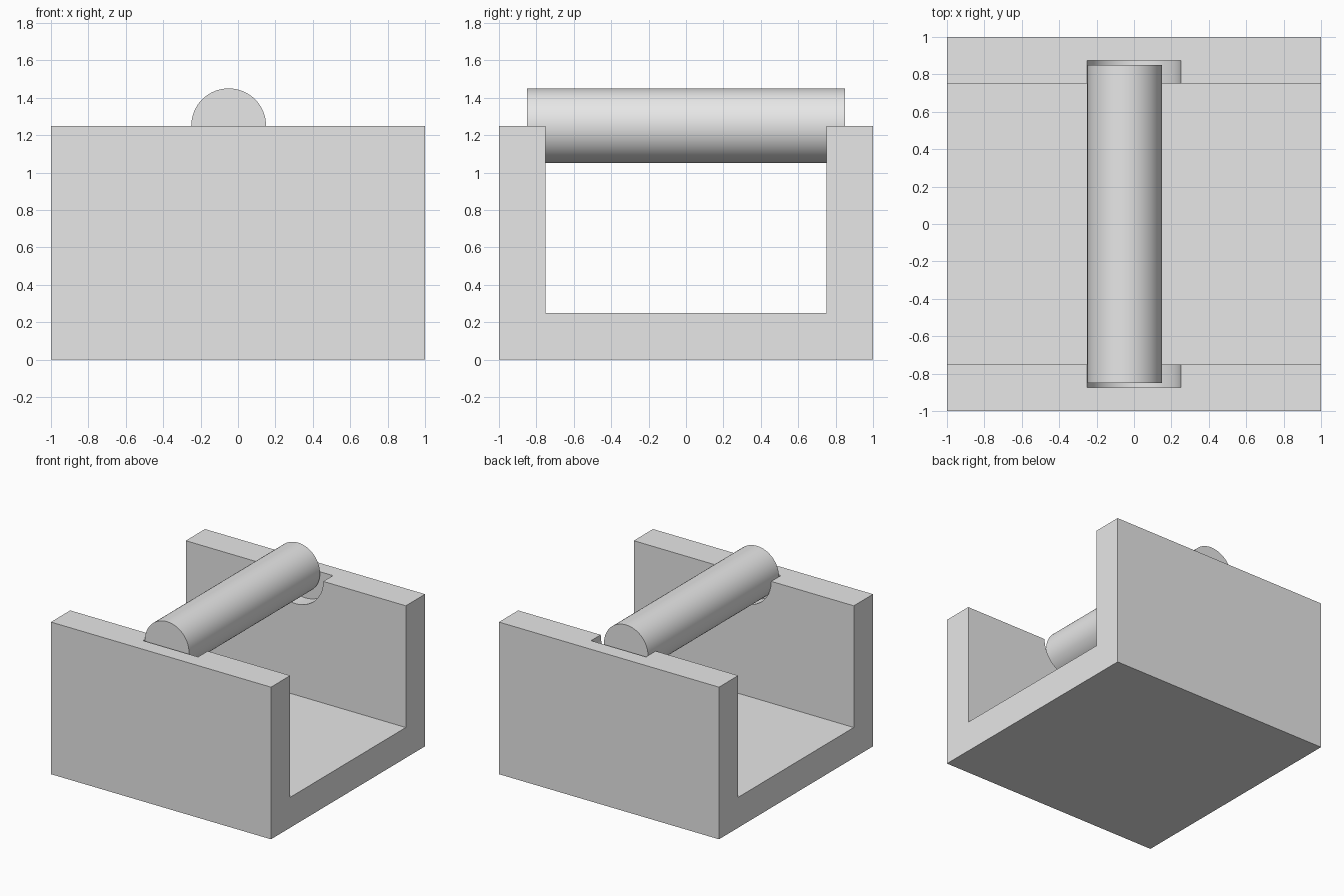
import bpy, bmesh, math

cube = bpy.data.objects.get("Cube")
if cube:
    bpy.data.objects.remove(cube, do_unlink=True)

# One plain grey for everything
grey = bpy.data.materials.new("plain grey")
grey.use_nodes = True
GREY = (0.8, 0.8, 0.8, 1.0)
grey.diffuse_color = GREY
grey.node_tree.nodes["Principled BSDF"].inputs["Base Color"].default_value = GREY

HALF = 1.0        # half the width and depth
HEIGHT = 1.25     # top of the walls
WALL = 0.25       # wall and floor thickness


def activate(obj):
    bpy.ops.object.select_all(action='DESELECT')
    obj.select_set(True)
    bpy.context.view_layer.objects.active = obj


def rod(name, radius, length, x):
    """Cylinder lying along y, its axis level with the wall tops."""
    bpy.ops.mesh.primitive_cylinder_add(vertices=64, radius=radius, depth=length,
                                        location=(x, 0, HEIGHT),
                                        rotation=(math.pi / 2, 0, 0))
    obj = bpy.context.object
    obj.name = name
    obj.data.materials.append(grey)
    return obj


# Channel-shaped block: U profile extruded along x
inner = HALF - WALL
profile = [(-HALF, 0), (HALF, 0), (HALF, HEIGHT), (inner, HEIGHT),
           (inner, WALL), (-inner, WALL), (-inner, HEIGHT), (-HALF, HEIGHT)]
bm = bmesh.new()
face = bm.faces.new([bm.verts.new((-HALF, y, z)) for y, z in profile])
result = bmesh.ops.extrude_face_region(bm, geom=[face])
moved = [v for v in result["geom"] if isinstance(v, bmesh.types.BMVert)]
bmesh.ops.translate(bm, verts=moved, vec=(2 * HALF, 0, 0))
bmesh.ops.recalc_face_normals(bm, faces=bm.faces)
mesh = bpy.data.meshes.new("channel_block")
bm.to_mesh(mesh)
bm.free()
mesh.materials.append(grey)
block = bpy.data.objects.new("channel_block", mesh)
bpy.context.collection.objects.link(block)

# Half-round blind sockets in the inner side of both walls
cutter = rod("socket_cutter", 0.25, 1.75, 0)
cutter.hide_render = True
cut = block.modifiers.new("sockets", 'BOOLEAN')
cut.operation = 'DIFFERENCE'
cut.solver = 'EXACT'
cut.object = cutter
activate(block)
bpy.ops.object.modifier_apply(modifier=cut.name)
bpy.data.objects.remove(cutter, do_unlink=True)

# Crossbar resting in the sockets, rolled against one side
bar = rod("crossbar", 0.2, 1.7, -0.05)

for obj in (block, bar):
    activate(obj)
    bpy.ops.object.shade_smooth_by_angle(angle=math.radians(30))
